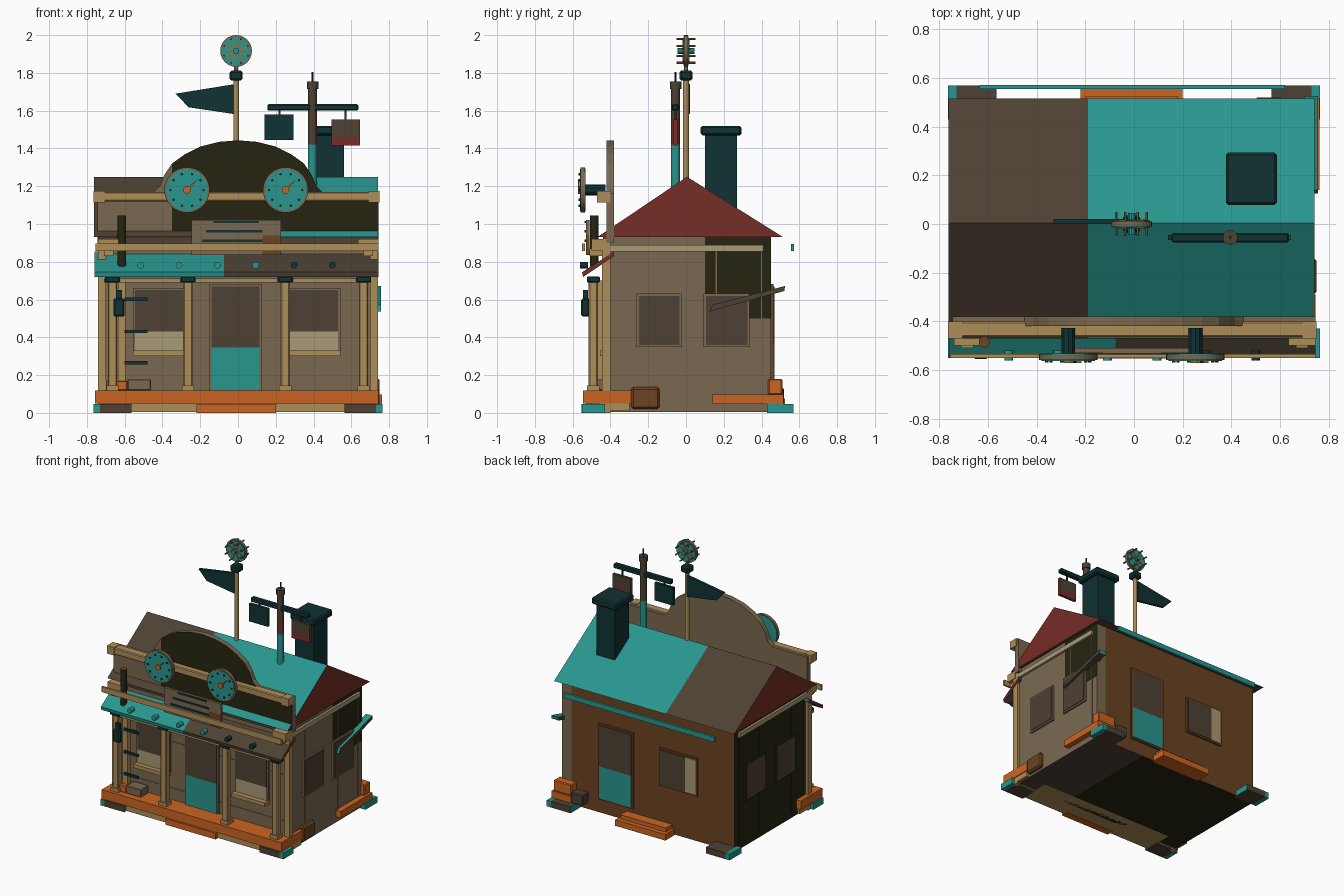
import bpy, bmesh, math
from mathutils import Vector, Matrix

if "Cube" in bpy.data.objects:
    bpy.data.objects.remove(bpy.data.objects["Cube"])

def lin(c):
    return tuple((v / 255 / 12.92) if v < 10 else ((v / 255 + 0.055) / 1.055) ** 2.4 for v in c) + (1,)

COL = dict(tan=(174, 142, 88), wall=(122, 105, 80), dark_brown=(78, 65, 51), teal=(40, 150, 142),
           dark_teal=(16, 50, 51), orange=(203, 100, 33), red=(118, 45, 38), olive=(38, 37, 17),
           cream=(170, 155, 118), rust=(108, 68, 34))
NAMES = list(COL)
MATS = []
for n in NAMES:
    m = bpy.data.materials.new(n)
    m.diffuse_color = lin(COL[n])
    m.use_nodes = True
    m.node_tree.nodes["Principled BSDF"].inputs["Base Color"].default_value = m.diffuse_color
    MATS.append(m)

def finish(name, bm, mat, cuts=(), rule=None):
    """cuts: (axis, value) planes; rule(centre, normal) -> colour name"""
    for ax, v in cuts:
        no = Vector([float(i == ax) for i in range(3)])
        bmesh.ops.bisect_plane(bm, geom=bm.verts[:] + bm.edges[:] + bm.faces[:], plane_co=no * v, plane_no=no)
    bmesh.ops.recalc_face_normals(bm, faces=bm.faces[:])
    bm.normal_update()
    for f in bm.faces:
        f.material_index = NAMES.index(rule(f.calc_center_median(), f.normal) if rule else mat)
    me = bpy.data.meshes.new(name)
    bm.to_mesh(me)
    bm.free()
    for m in MATS:
        me.materials.append(m)
    ob = bpy.data.objects.new(name, me)
    bpy.context.collection.objects.link(ob)
    return ob

def box(name, x0, x1, y0, y1, z0, z1, mat="wall", cuts=(), rule=None, bevel=0):
    bm = bmesh.new()
    bmesh.ops.create_cube(bm, size=1)
    for v in bm.verts:
        v.co = Vector(((x0 + x1) / 2 + v.co.x * (x1 - x0), (y0 + y1) / 2 + v.co.y * (y1 - y0),
                       (z0 + z1) / 2 + v.co.z * (z1 - z0)))
    if bevel:
        bmesh.ops.bevel(bm, geom=bm.edges[:], offset=bevel, segments=1, affect='EDGES')
    return finish(name, bm, mat, cuts, rule)

def cyl(name, c, r, d, axis, mat, n=16, r2=None, cuts=(), rule=None):
    bm = bmesh.new()
    rot = {'x': Matrix.Rotation(math.pi / 2, 4, 'Y'), 'y': Matrix.Rotation(math.pi / 2, 4, 'X'), 'z': Matrix()}[axis]
    bmesh.ops.create_cone(bm, cap_ends=True, segments=n, radius1=r, radius2=r if r2 is None else r2, depth=d,
                          matrix=Matrix.Translation(c) @ rot)
    return finish(name, bm, mat, cuts, rule)

def prism(name, pts, a0, a1, axis, mat, cuts=(), rule=None):
    """extrude a profile: axis x takes (y,z) points, axis y takes (x,z) points"""
    bm = bmesh.new()
    vs = [bm.verts.new((a0, p, q) if axis == 'x' else (p, a0, q)) for p, q in pts]
    f = bm.faces.new(vs)
    g = bmesh.ops.extrude_face_region(bm, geom=[f])
    d = Vector((a1 - a0, 0, 0)) if axis == 'x' else Vector((0, a1 - a0, 0))
    bmesh.ops.translate(bm, vec=d, verts=[v for v in g['geom'] if isinstance(v, bmesh.types.BMVert)])
    return finish(name, bm, mat, cuts, rule)

# house body with painted walls
def wall_rule(c, n):
    if n.z < -.5: return "dark_brown" if c.x > .3 else "olive"
    if n.x < -.5: return "olive"
    if n.y > .5: return "wall" if c.x > .64 else "rust"
    if n.x > .5 and c.y > .1 and c.z > .5: return "olive"
    return "wall"
box("house_walls", -.72, .72, -.40, .45, .004, .935, cuts=[(0, .3), (0, .64), (1, .1), (2, .5)], rule=wall_rule)
for i, x in enumerate((-.72, .72)):
    box(f"front_corner_trim_{i}", x - .02, x + .02, -.445, -.40, 0, .9, "tan")
    box(f"side_trim_{i}", x - .017, x + .017, -.40, .41, .855, .89, "cream")
    for j, y in enumerate((-.23, .16, .4)):
        box(f"side_plank_seam_{i}_{j}", x - .004, x + .004, y - .003, y + .003, .05, .855, "wall" if i else "olive")

# roof
prism("roof", [(-.47, .93), (.515, .93), (.005, 1.25)], -.762, .742, 'x', "teal", cuts=[(0, -.19)],
      rule=lambda c, n: "red" if abs(n.x) > .5 else "dark_brown" if c.x < -.19 or n.z < 0 else "teal")

# false front with arched top
half = [(.745, .90), (.745, 1.165), (.45, 1.165), (.415, 1.20), (.39, 1.26), (.35, 1.32), (.28, 1.37), (.20, 1.41), (.10, 1.435)]
prism("false_front", half + [(0, 1.443)] + [(-x, z) for x, z in reversed(half)], -.42, -.38, 'y', "wall",
      cuts=[(0, -.35)], rule=lambda c, n: "olive" if n.y < -.5 and c.x > -.35 else "wall")
box("cornice", -.762, .745, -.465, -.40, 1.12, 1.17, "tan", bevel=.006)
for s in (-.735, .72):
    box("cornice_end", s - .03, s + .03, -.47, -.40, 1.115, 1.175, "tan")

# porch awning with studs
prism("porch_awning", [(-.545, .72), (-.38, .83), (-.38, .855), (-.55, .745)], -.76, .745, 'x', "teal",
      cuts=[(0, -.075)], rule=lambda c, n: "red" if abs(n.x) > .5 else "teal" if c.x < -.075 else "dark_brown")
for i in range(6):
    x = -.515 + .203 * i
    cyl(f"awning_stud_{i}", (x, -.54, .782), .018, .04, 'y', "teal" if i < 4 else "dark_teal", 12)
box("front_rail", -.755, .745, -.55, -.535, .857, .898, "tan")
box("back_rail", -.635, .62, .555, .572, .858, .895, "teal")
box("porch_beam", -.71, .70, -.515, -.46, .69, .712, "tan")
box("porch_back_beam", -.74, .74, -.44, -.40, .895, .935, "dark_brown")
for x in (-.685, .69):
    box("beam_bracket", x - .055, x + .055, -.50, -.42, .86, .92, "tan")
    box("bracket_drop", x - .025, x + .025, -.51, -.44, .83, .87, "tan")

# porch posts
for i, x in enumerate((-.665, -.265, .25, .665)):
    box(f"porch_post_{i}", x - .024, x + .024, -.515, -.467, .115, .70, "tan", bevel=.006)
    box(f"post_cap_{i}", x - .04, x + .04, -.525, -.455, .69, .722, "dark_teal", bevel=.006)
    box(f"post_foot_{i}", x - .032, x + .032, -.523, -.459, .115, .145, "tan")
box("side_post", -.635, -.595, -.47, -.435, .115, .70, "tan")

# deck, steps, footings
box("porch_deck", -.757, .745, -.545, -.29, .05, .118, "orange", cuts=[(2, .09)])
box("deck_base", -.57, .57, -.53, -.30, .004, .05, "tan")
box("deck_side_base", -.74, .74, -.46, -.30, .01, .05, "tan")
box("front_step", -.22, .2, -.552, -.50, 0, .046, "orange")
box("back_step_low", -.22, .2, .44, .56, 0, .045, "orange")
box("back_step_high", -.20, .18, .44, .525, .045, .075, "orange")
for sx in (-1, 1):
    for sy in (-1, 1):
        xs, ys = sorted((sx * .565, sx * .764)), sorted((sy * .43, sy * .57 if sy > 0 else -.55))
        box("corner_footing", *xs, *ys, 0, .046, rule=lambda c, n: "teal" if abs(n.x) > .5 or abs(c.x) > .73 else "dark_brown",
            cuts=[(0, sx * .73)])
box("side_ledge", .60, .762, .14, .515, .046, .097, "orange")
box("ledge_crate", .60, .75, .435, .51, .097, .18, "orange", bevel=.006)
box("ledge_crate_small", .50, .60, .44, .52, .05, .13, "dark_brown", bevel=.006)
box("side_crate", .62, .75, -.29, -.14, .02, .137, "rust", bevel=.012)
box("porch_crate_left", -.70, -.585, -.50, -.41, .118, .17, "orange", bevel=.005)
box("porch_crate_right", -.585, -.46, -.50, -.41, .118, .178, "wall", bevel=.005)

# doors and windows: frame plus split pane
def opening(name, wall, a0, a1, z0, z1, low, split, axis=2):
    d = {"front": (1, -.40, -1), "back": (1, .45, 1), "left": (0, -.72, -1), "right": (0, .72, 1)}[wall]
    def rule(c, n):
        return low if (axis == 2 and c.z < split) or (axis == 0 and c.x < split) else "dark_brown"
    for part, grow, depth in (("frame", .012, .013), ("pane", 0, .018)):
        p = sorted((d[1] - d[2] * .01, d[1] + d[2] * depth))
        a = [a0 - grow, a1 + grow]
        r = (a + p) if d[0] == 1 else (p + a)
        kw = dict(cuts=[(axis, split)], rule=rule) if part == "pane" and low else {}
        box(f"{name}_{part}", *r, z0 - grow, z1 + grow,
            "dark_brown" if part == "pane" else ("olive" if wall == "left" else "rust" if wall == "back" else "wall"), **kw)

opening("front_door", "front", -.14, .115, .12, .67, "teal", .345)
opening("back_door", "back", .13, .40, .12, .67, "teal", .36)
opening("back_window", "back", -.405, -.11, .36, .62, "cream", -.32, axis=0)
for i, x in enumerate((-.545, .275)):
    opening(f"front_window_{i}", "front", x, x + .255, .33, .65, "cream", .43)
    box(f"window_sill_{i}", x - .012, x + .267, -.455, -.39, .302, .33, "tan")
for side in ("left", "right"):
    for i, (a, b) in enumerate(((-.25, -.035), (.105, .325))):
        opening(f"{side}_window_{i}", side, a, b, .36, .62, None, 0)
for z in (.2, .55):
    box("wall_plank_seam", -.70, .70, -.404, -.39, z, z + .008, "wall")

# tilted side board over the right rear window
prism("side_board", [(.125, .537), (.52, .645), (.525, .672), (.14, .572)], .70, .757, 'x', "dark_brown",
      rule=lambda c, n: "teal" if n.z > .5 or abs(n.y) > .9 else "dark_brown")

# sign board with plain bars
box("sign_board", -.247, .228, -.53, -.51, .835, 1.02, "wall", cuts=[(0, .13), (2, .94)],
    rule=lambda c, n: "rust" if c.x > .13 and c.z < .94 else "wall")
for i, (a, b, z) in enumerate(((-.13, .11, 1.005), (-.17, .13, .955), (-.19, .13, .905))):
    box(f"sign_bar_{i}", a, b, -.537, -.525, z, z + .012, "dark_teal")

# round dials
for i, x in enumerate((-.27, .252)):
    c = Vector((x, -.547, 1.18))
    cyl(f"dial_rim_{i}", c, .12, .022, 'y', "wall", 32)
    cyl(f"dial_face_{i}", c - Vector((0, .003, 0)), .11, .024, 'y', "teal", 32)
    cyl(f"dial_back_{i}", c + Vector((0, .008, 0)), .115, .012, 'y', "teal", 32)
    cyl(f"dial_mount_{i}", c + Vector((0, .065, 0)), .03, .11, 'y', "dark_teal", 10)
    for k in range(10):
        a = k * math.tau / 10
        cyl(f"dial_mark_{i}_{k}", c + Vector((math.cos(a) * .088, -.017, math.sin(a) * .088)), .007, .01, 'y', "olive", 8)
    cyl(f"dial_hub_{i}", c - Vector((0, .018, 0)), .02, .014, 'y', "orange", 12)
    prism(f"dial_needle_{i}", [(x - .005, 1.187), (x + .005, 1.177), (x + .055, 1.235)], -.572, -.563, 'y', "orange")

# lantern, stove pipe and rungs on the left of the porch
box("lantern", -.66, -.60, -.555, -.51, .51, .605, "dark_teal", bevel=.008)
box("lantern_cap", -.645, -.615, -.545, -.52, .605, .65, "dark_teal")
cyl("left_pipe", (-.615, -.485, .91), .023, .27, 'z', "olive", 12, rule=lambda c, n: "rust" if n.z > .5 else "olive")
for z in (.60, .43, .265):
    box("rung", -.60, -.48, -.51, -.495, z - .008, z + .01, "dark_teal")

# chimney
box("chimney", .405, .56, .10, .27, 1.0, 1.48, "dark_teal")
box("chimney_cap", .377, .587, .078, .293, 1.468, 1.52, "dark_teal", bevel=.01)

# main mast with pennant and spoked wheel
cyl("mast", (-.01, 0, 1.48), .015, .58, 'z', "tan", 12)
box("mast_cap", -.045, .025, -.035, .035, 1.76, 1.812, "dark_teal", bevel=.01)
cyl("mast_neck", (-.01, 0, 1.825), .01, .05, 'z', "tan", 8)
prism("pennant", [(-.02, 1.74), (-.33, 1.69), (-.262, 1.618), (-.02, 1.582)], .0, .02, 'y', "dark_teal")
cyl("wheel_rim", (-.01, 0, 1.916), .084, .02, 'y', "wall", 24)
cyl("wheel_disc", (-.01, 0, 1.916), .076, .028, 'y', "teal", 24)
cyl("wheel_hub", (-.01, 0, 1.916), .016, .09, 'y', "teal", 10)
for k in range(8):
    a = (k + .5) * math.tau / 8
    u, v = Vector((math.cos(a), math.sin(a))), Vector((-math.sin(a), math.cos(a))) * .004
    o = Vector((-.01, 1.916))
    prism(f"wheel_spoke_{k}", [o + u * .02 + v, o + u * .06 + v, o + u * .06 - v, o + u * .02 - v], -.019, .019, 'y', "orange")
    p = o + u * .068
    cyl(f"wheel_peg_{k}", (p.x, 0, p.y), .006, .10, 'y', "wall", 6)

# signal post with crossbar and two hanging boards
cyl("signal_post", (.395, -.055, 1.45), .024, .54, 'z', "teal", 12, cuts=[(2, 1.42), (2, 1.56)],
    rule=lambda c, n: "teal" if c.z < 1.42 else "red" if c.z < 1.56 and n.x > .3 else "dark_brown")
cyl("signal_collar", (.395, -.055, 1.735), .031, .04, 'z', "dark_brown", 12)
cyl("signal_tip", (.395, -.055, 1.775), .006, .06, 'z', "dark_teal", 8)
box("signal_crossbar", .155, .637, -.075, -.038, 1.60, 1.634, "dark_teal", bevel=.006)
box("signal_board_left", .14, .295, -.066, -.046, 1.445, 1.58, "dark_teal")
box("signal_board_right", .495, .645, -.066, -.046, 1.415, 1.553, cuts=[(2, 1.46)],
    rule=lambda c, n: "red" if c.z < 1.46 or n.x > .5 else "dark_brown")
for x in (.22, .57):
    box("board_hanger", x - .005, x + .005, -.06, -.05, 1.54, 1.61, "dark_teal")
